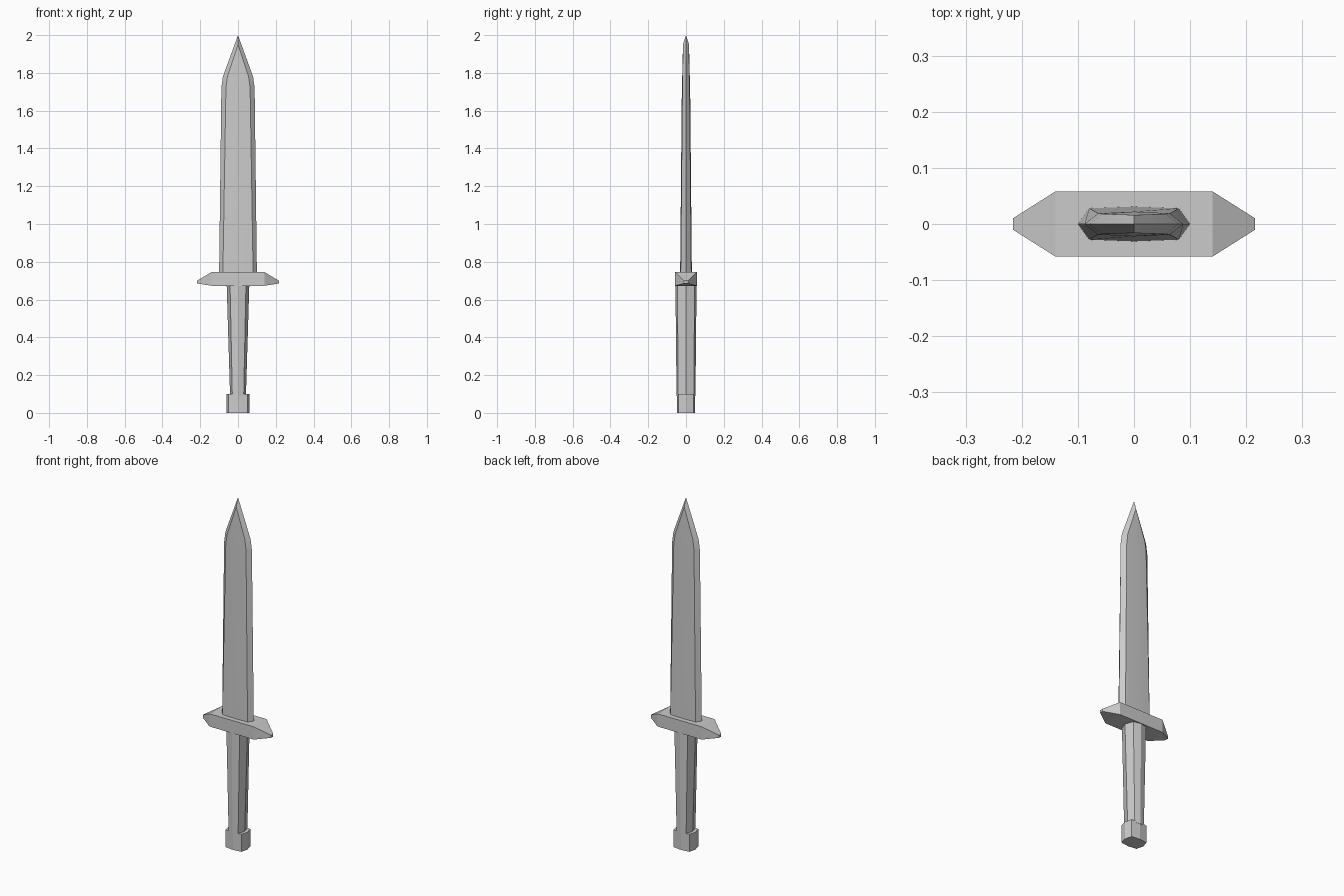
import bpy, bmesh
from math import radians

old = bpy.data.objects.get("Cube")
if old:
    bpy.data.objects.remove(old, do_unlink=True)

steel = bpy.data.materials.new("grey_steel")
steel.use_nodes = True
grey = (0.6, 0.6, 0.6, 1)
steel.diffuse_color = grey
steel.node_tree.nodes["Principled BSDF"].inputs["Base Color"].default_value = grey


def finish(name, bm, angle=None):
    bmesh.ops.recalc_face_normals(bm, faces=bm.faces)
    mesh = bpy.data.meshes.new(name)
    bm.to_mesh(mesh)
    bm.free()
    mesh.materials.append(steel)
    obj = bpy.data.objects.new(name, mesh)
    bpy.context.collection.objects.link(obj)
    if angle:
        bpy.ops.object.select_all(action='DESELECT')
        bpy.context.view_layer.objects.active = obj
        obj.select_set(True)
        bpy.ops.object.shade_smooth_by_angle(angle=radians(angle))
    return obj


def octagon(edge, corner_x, corner_y, face):
    """Eight-sided section with ridges on both axes."""
    return [(edge, 0), (corner_x, corner_y), (0, face), (-corner_x, corner_y),
            (-edge, 0), (-corner_x, -corner_y), (0, -face), (corner_x, -corner_y)]


def loft(name, sections, tip=None, angle=None):
    """Join (z, section) rings with faces, closing the top with a cap or a tip."""
    bm = bmesh.new()
    rings = [[bm.verts.new((x, y, z)) for x, y in pts] for z, pts in sections]
    for low, high in zip(rings, rings[1:]):
        for i in range(len(low)):
            j = (i + 1) % len(low)
            bm.faces.new((low[i], low[j], high[j], high[i]))
    bm.faces.new(rings[0])
    if tip is None:
        bm.faces.new(rings[-1])
    else:
        tip(bm, rings[-1])
    return finish(name, bm, angle)


def blade_point(bm, ring):
    """Flat faces run almost to the point, with bevels down the edges."""
    point = bm.verts.new((0, 0, 2.0))
    front_top = bm.verts.new((0, -0.016, 1.95))
    back_top = bm.verts.new((0, 0.016, 1.95))
    for edge, corner, face, top in ((0, 1, 2, back_top), (4, 3, 2, back_top),
                                    (4, 5, 6, front_top), (0, 7, 6, front_top)):
        bm.faces.new((ring[corner], ring[face], top))
        bm.faces.new((ring[edge], ring[corner], top))
        bm.faces.new((ring[edge], top, point))


# Pommel and tapering grip
loft("pommel", [(0, octagon(0.06, 0.05, 0.04, 0.047)),
                (0.1, octagon(0.06, 0.05, 0.04, 0.047))])
loft("grip", [(0.09, octagon(0.042, 0.03, 0.042, 0.05)),
              (0.68, octagon(0.06, 0.042, 0.045, 0.056))])

# Blade with slightly domed faces
loft("blade", [(0.74, octagon(0.1, 0.08, 0.028, 0.031)),
               (1.72, octagon(0.088, 0.064, 0.019, 0.022)),
               (1.78, octagon(0.08, 0.056, 0.018, 0.02))],
     tip=blade_point, angle=20)

# Crossguard: block with ends drawn out to small blunt tips
bm = bmesh.new()
sections = []
for x, depth, low, high in ((-0.216, 0.01, 0.685, 0.7), (-0.14, 0.058, 0.673, 0.746),
                            (0.14, 0.058, 0.673, 0.746), (0.216, 0.01, 0.685, 0.7)):
    sections.append([bm.verts.new((x, y, z)) for y, z in
                     ((-depth, low), (depth, low), (depth, high), (-depth, high))])
for a, b in zip(sections, sections[1:]):
    for i in range(4):
        j = (i + 1) % 4
        bm.faces.new((a[i], a[j], b[j], b[i]))
bm.faces.new(sections[0])
bm.faces.new(sections[-1])
finish("crossguard", bm)
